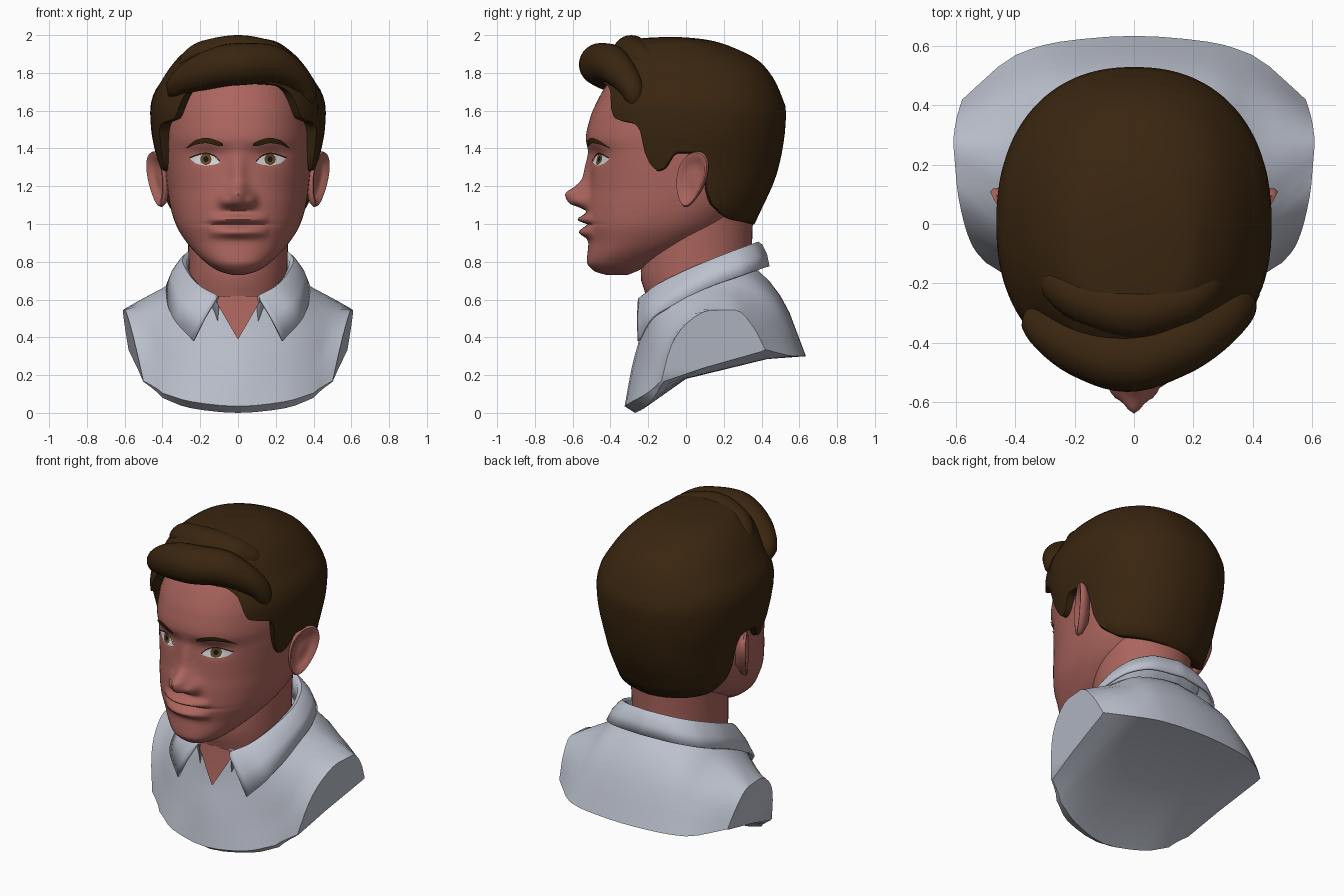
import bpy, bmesh, math
from mathutils import Vector

if "Cube" in bpy.data.objects:
    bpy.data.objects.remove(bpy.data.objects["Cube"])


def material(name, rgb):
    m = bpy.data.materials.new(name)
    m.diffuse_color = (*rgb, 1)
    m.use_nodes = True
    m.node_tree.nodes["Principled BSDF"].inputs["Base Color"].default_value = m.diffuse_color
    return m


SKIN = material("skin", (0.41, 0.13, 0.11))
HAIR = material("dark_brown_hair", (0.042, 0.019, 0.005))
SHIRT = material("pale_grey_shirt", (0.50, 0.53, 0.61))
WHITE = material("eye_white", (0.66, 0.68, 0.70))
IRIS = material("iris_brown", (0.13, 0.065, 0.02))
BLACK = material("pupil_black", (0.008, 0.006, 0.005))


def curve(table, x):
    """Smooth monotone interpolation of rows (key, values...)."""
    x = min(max(x, table[0][0]), table[-1][0])
    i = 0
    while i < len(table) - 2 and x > table[i + 1][0]:
        i += 1
    h = table[i + 1][0] - table[i][0]
    t = (x - table[i][0]) / h

    def sec(k, c):
        return (table[k + 1][c] - table[k][c]) / (table[k + 1][0] - table[k][0])

    def slope(k, c):
        if k == 0 or k == len(table) - 1:
            return sec(min(k, len(table) - 2), c)
        a, b = sec(k - 1, c), sec(k, c)
        return 0 if a * b <= 0 else 2 * a * b / (a + b)
    out = []
    for c in range(1, len(table[0])):
        p, q = table[i][c], table[i + 1][c]
        out.append(p * (1 + 2 * t) * (1 - t) ** 2 + q * t * t * (3 - 2 * t)
                   + h * (slope(i, c) * t * (1 - t) ** 2 - slope(i + 1, c) * t * t * (1 - t)))
    return out


def grid(name, rows, mat, wrap=True, caps=True, angle=60):
    """Skin a list of point rows; wrap joins row ends, caps closes first and last."""
    bm = bmesh.new()
    vs = [[bm.verts.new(p) for p in r] for r in rows]
    n = len(rows[0])
    for a, b in zip(vs, vs[1:]):
        for j in range(n if wrap else n - 1):
            k = (j + 1) % n
            bm.faces.new((a[j], a[k], b[k], b[j]))
    if caps:
        bm.faces.new(vs[0])
        bm.faces.new(vs[-1])
    bmesh.ops.remove_doubles(bm, verts=bm.verts, dist=1e-5)
    bmesh.ops.recalc_face_normals(bm, faces=bm.faces)
    me = bpy.data.meshes.new(name)
    bm.to_mesh(me)
    bm.free()
    me.materials.append(mat)
    ob = bpy.data.objects.new(name, me)
    bpy.context.collection.objects.link(ob)
    bpy.ops.object.select_all(action='DESELECT')
    ob.select_set(True)
    bpy.context.view_layer.objects.active = ob
    bpy.ops.object.shade_smooth_by_angle(angle=math.radians(angle))
    return ob


def section(w, f, b, ym, t, n=2.25):
    """Rounded cross-section: t=0 is the front, pi is the back."""
    s, c = math.sin(t), math.cos(t)
    x = math.copysign(w * abs(s) ** (2 / n), s)
    y = ym - (ym - f if c > 0 else ym - b) * abs(c) ** (2 / n)
    return x, y


def bump(x, z, cx, cz, sx, sz):
    return math.exp(-((abs(x) - cx) / sx) ** 2 - ((z - cz) / sz) ** 2)


# --- head: z, half width, front y, back y, y of widest point
FACE = [(.73, .03, -.42, -.31, -.36), (.75, .10, -.485, -.26, -.35), (.80, .175, -.525, -.15, -.32),
        (.90, .27, -.517, .10, -.2), (1.0, .33, -.53, .25, -.1), (1.1, .36, -.525, .32, -.03),
        (1.2, .375, -.512, .37, 0), (1.3, .385, -.506, .4, 0), (1.37, .388, -.508, .42, 0),
        (1.45, .388, -.53, .44, 0), (1.56, .38, -.508, .45, 0), (1.65, .365, -.47, .43, 0),
        (1.75, .32, -.41, .37, 0), (1.83, .24, -.32, .26, 0), (1.89, .1, -.14, .1, 0)]
# nose: z, ridge height, half width
NOSE = [(1.07, 0, .06), (1.088, .04, .06), (1.11, .095, .058), (1.16, .122, .055), (1.2, .075, .05),
        (1.24, .042, .045), (1.3, .03, .04), (1.37, .012, .04), (1.43, 0, .04)]


def detail(x, z):
    h, s = curve(NOSE, z)
    d = -h * math.exp(-(x / s) ** 2)
    d -= .04 * bump(x, z, .07, 1.125, .03, .035)            # nostril wings
    lip = max(0, 1 - (x / .165) ** 2)
    d -= lip * (.045 * bump(0, z, 0, 1.025, 1, .022) + .042 * bump(0, z, 0, .955, 1, .026))
    d += .022 * bump(x, z, 0, .998, .15, .009)              # mouth line
    d += .022 * bump(x, z, .165, 1.36, .08, .045)           # eye sockets
    return d


def face_y(x, z):
    w, f, b, ym = curve(FACE, z)
    return ym - (ym - f) * max(0, 1 - (abs(x) / w) ** 2.25) ** (1 / 2.25) + detail(x, z)


rows = []
for i in range(131):
    z = .73 + 1.16 * i / 130
    prof, row = curve(FACE, z), []
    for j in range(180):
        t = math.tau * j / 180
        x, y = section(*prof, t)
        if math.cos(t) > 0:
            y += detail(x, z) * min(1, 2.5 * math.cos(t))
        row.append((x, y, z))
    rows.append(row)
grid("head", rows, SKIN)

# --- neck
NECK = [(.40, .25, -.17, .33, .06), (.63, .258, -.215, .34, .06), (.72, .26, -.24, .345, .06),
        (.9, .265, -.23, .35, .06), (1.15, .28, -.15, .36, .08)]
grid("neck", [[(*section(*curve(NECK, .4 + .05 * i), math.tau * j / 48, 2), .4 + .05 * i)
               for j in range(48)] for i in range(16)], SKIN)


# --- painted eyes and brows, laid on the face
def plate(name, side, x0, x1, low, high, off, mat, n=16):
    rows = []
    for i in range(n + 1):
        x = x0 + (x1 - x0) * i / n
        lo, hi = low(x), high(x)
        zs = [lo + (hi - lo) * k / 4 for k in range(5)]
        rows.append([(side * x, face_y(x, z) - off, z) for z in zs])
    grid(name, rows, mat, wrap=False, caps=False)


EYE = [(.095, 1.325, 1.328), (.125, 1.315, 1.358), (.17, 1.31, 1.372), (.22, 1.32, 1.362), (.255, 1.345, 1.348)]
BROW = [(.08, 1.412, 1.425), (.1, 1.413, 1.437), (.17, 1.428, 1.456), (.225, 1.42, 1.443), (.275, 1.398, 1.402)]


def disc(r, sign):
    return lambda x: min(1.343 + sign * math.sqrt(max(0, r * r - (x - .17) ** 2)), curve(EYE, x)[1])


# --- ears: dished flaps angled out from the head
def ear(name, side):
    a, b, nrm = Vector((.48, .88, 0)), Vector((.13, .2, 1)), Vector((.88, -.48, 0))
    rows = []
    for s, off in [(.5, -.05), (.9, -.022), (1, 0), (.95, .014), (.84, .014), (.68, -.006), (.35, -.012), (.1, -.008)]:
        row = []
        for j in range(32):
            t = math.tau * j / 32
            p = (Vector((.425, .03, 1.237)) + nrm * off + b * (.148 * s * math.sin(t))
                 + a * (.088 * s * math.cos(t) * (1 + .25 * math.sin(t))))
            row.append((side * p.x, p.y, p.z))
        rows.append(row)
    grid(name, rows, SKIN)


for side, tag in ((-1, "right"), (1, "left")):
    plate("eye_" + tag, side, .095, .255, lambda x: curve(EYE, x)[0], lambda x: curve(EYE, x)[1], .004, WHITE)
    plate("iris_" + tag, side, .14, .20, disc(.03, -1), disc(.03, 1), .007, IRIS)
    plate("pupil_" + tag, side, .156, .184, disc(.014, -1), disc(.014, 1), .009, BLACK)
    plate("upper_lash_" + tag, side, .095, .258, lambda x: curve(EYE, x)[1] - .002,
          lambda x: curve(EYE, x)[1] + .006, .009, HAIR)
    plate("eyebrow_" + tag, side, .08, .275, lambda x: curve(BROW, x)[0], lambda x: curve(BROW, x)[1], .009, HAIR)
    ear("ear_" + tag, side)

# --- hair cap: z, half width, front y, back y; lower edge by angle from the front
TOP = 1.99
CAP = [(TOP, 0, -.08, -.08, -.08), (1.97, .19, -.32, .14, -.07), (1.93, .26, -.39, .26, -.05),
       (1.86, .335, -.44, .39, -.02), (1.75, .41, -.46, .475, 0), (1.68, .45, -.485, .505, 0),
       (1.6, .465, -.505, .53, 0), (1.5, .46, -.505, .525, 0), (1.39, .44, -.49, .51, 0),
       (1.28, .415, -.45, .485, 0), (1.2, .405, -.43, .457, 0), (1.1, .385, -.4, .41, 0), (1.0, .36, -.4, .363, 0)]
CAP = [(math.sqrt(TOP - r[0]), *r[1:]) for r in CAP]
EDGE = [(0, 1.75), (25, 1.74), (35, 1.70), (44, 1.56), (60, 1.53), (64, 1.49), (67, 1.34), (73, 1.285), (78, 1.30),
        (86, 1.38), (94, 1.38), (99, 1.30), (102, 1.18), (108, 1.10), (128, 1.03), (180, 1.0)]
rows = [[] for _ in range(31)]
for j in range(180):
    t = math.tau * j / 180
    zb = curve(EDGE, min(j * 2, 360 - j * 2))[0]
    for i in range(29):
        u = i / 28
        z = TOP - (TOP - zb) * u * u
        x, y = section(*curve(CAP, math.sqrt(max(0, TOP - z))), t)
        rows[i].append((x, y, z))
    rows[29].append((x * .95, y * .95, zb - .006))
    rows[30].append((x * .72, y * .72, zb + .03))
grid("hair_cap", rows, HAIR, caps=False)


# --- swept locks over the forehead
def lock(name, path):
    path = [(i, *p) for i, p in enumerate(path)]
    n, rows = 40, []
    for i in range(n + 1):
        u = (len(path) - 1) * i / n
        p, q = curve(path, u - .05), curve(path, u + .05)
        x, y, z, r = curve(path, u)
        rot = (Vector(q[:3]) - Vector(p[:3])).to_track_quat('Z', 'Y')
        r *= min(1, .25 + math.sin(math.pi * i / n) * 2.5)
        rows.append([Vector((x, y, z)) + rot @ Vector((r * math.cos(math.tau * k / 28), r * math.sin(math.tau * k / 28), 0))
                     for k in range(28)])
    grid(name, rows, HAIR)


lock("hair_quiff", [(-.36, -.28, 1.66, .04), (-.31, -.345, 1.74, .065), (-.17, -.42, 1.81, .10), (-.02, -.455, 1.845, .112),
                    (.14, -.41, 1.85, .105), (.27, -.345, 1.80, .085), (.355, -.28, 1.70, .06), (.375, -.26, 1.58, .03)])
lock("hair_crest", [(-.32, -.15, 1.80, .05), (-.17, -.25, 1.888, .085), (0, -.29, 1.9, .1), (.15, -.26, 1.885, .09),
                    (.31, -.15, 1.81, .05)])

# --- shirt bust: y,z outlines at stations from the middle out to the cut arm
STATIONS = [
    (0, [(-.325, .035), (-.285, .25), (-.24, .42), (-.205, .62), (.30, .78), (.50, .62), (.635, .30), (.43, .285), (0, .18), (-.27, 0)]),
    (.25, [(-.285, .06), (-.24, .23), (-.20, .42), (-.15, .60), (.25, .75), (.475, .61), (.615, .30), (.43, .285), (0, .18), (-.22, .025)]),
    (.40, [(-.205, .105), (-.17, .25), (-.14, .4), (-.05, .56), (.2, .66), (.43, .55), (.57, .30), (.42, .285), (0, .185), (-.17, .08)]),
    (.60, [(-.13, .17), (-.077, .36), (.01, .48), (.135, .545), (.26, .545), (.35, .465), (.42, .335), (.4, .325), (.1, .24), (-.12, .165)])]
flat = [(k, x, *[c for p in pts for c in p]) for k, (x, pts) in enumerate(STATIONS)]
flat = [(-r[0], -r[1], *r[2:]) for r in flat[:0:-1]] + flat
rows = []
for i in range(-9, 10):
    v = curve(flat, i / 3)
    pts = list(zip(v[1::2], v[2::2]))
    body = [(k, *p) for k, p in enumerate(pts[:7])]
    pts = [curve(body, k / 3) for k in range(19)] + pts[7:]
    mix = max(0, abs(i) / 3 - 2)
    rows.append([(v[0] + math.copysign(mix, i) * (.4775 + .0824 * y + .202 * z - .6), y, z) for y, z in pts])
grid("shirt", rows, SHIRT, angle=40)

# --- skin showing in the open neck
rows = []
for i in range(7):
    z, w = .395 + .225 * i / 6, .004 + .13 * i / 6
    y = curve([(.39, -.256), (.5, -.236), (.63, -.217)], z)[0]
    rows.append([(w * k / 4, y + .3 * (w * k / 4) ** 2, z) for k in range(-4, 5)])
grid("neck_opening", rows, SKIN, wrap=False, caps=False)

# --- folded collar: upper edge then lower edge, from front to back
COLLAR = [(0, .11, -.232, .615, .235, -.25, .38), (1, .2, -.165, .665, .34, -.18, .50), (2, .265, -.03, .735, .37, -.04, .585),
          (3, .293, .12, .80, .375, .12, .665), (4, .255, .26, .855, .335, .29, .725), (5, .14, .355, .89, .2, .405, .765),
          (6, 0, .382, .90, 0, .435, .775)]
rows = []
for i in range(-36, 37):
    v = curve(COLLAR, 6 - abs(i) / 6)
    s = 1 if i >= 0 else -1
    a, b = Vector(v[:3]), Vector(v[3:])
    out = Vector((a.x, a.y - .08, 0)).normalized()
    col = [a - out * .02 - Vector((0, 0, .14)), a - out * .016 - Vector((0, 0, .01)), a, a + out * .018 - Vector((0, 0, .015)),
           a.lerp(b, .5) + out * .014, b]
    rows.append([(s * p.x, p.y, p.z) for p in col])
collar = grid("collar", rows, SHIRT, wrap=False, caps=False)
solid = collar.modifiers.new("thickness", 'SOLIDIFY')
solid.thickness = .014
solid.offset = 0
